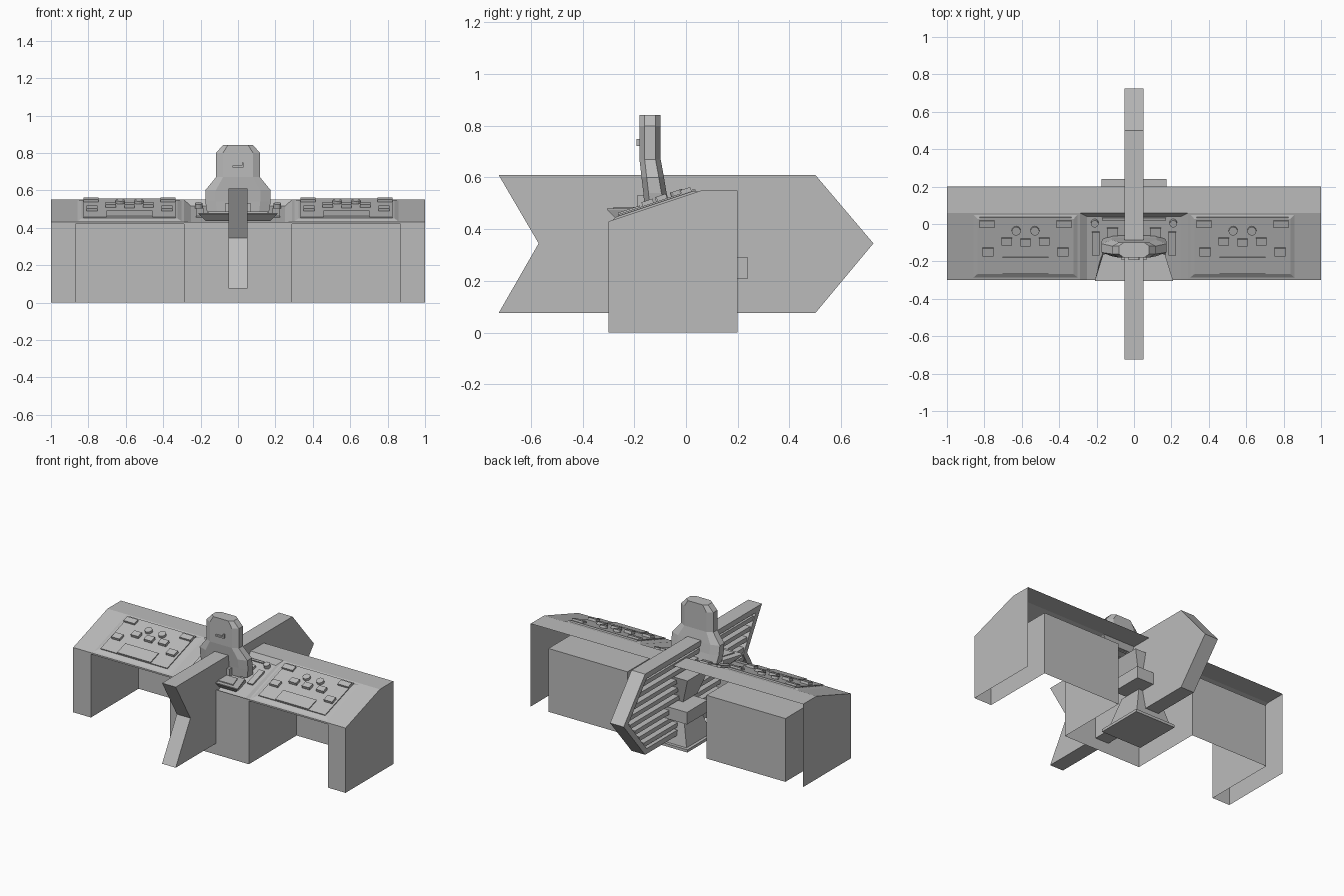
import bpy, bmesh, math
from mathutils import Matrix, Vector

if "Cube" in bpy.data.objects:
    bpy.data.objects.remove(bpy.data.objects["Cube"])

grey = bpy.data.materials.new("plain_grey")
grey.diffuse_color = (0.5, 0.5, 0.5, 1)
grey.use_nodes = True
grey.node_tree.nodes["Principled BSDF"].inputs["Base Color"].default_value = grey.diffuse_color
SLOPE = math.atan(1 / 3)


def make(name, verts, faces, closed=True):
    me = bpy.data.meshes.new(name)
    me.from_pydata(verts, [], faces)
    if closed:
        bm = bmesh.new()
        bm.from_mesh(me)
        bmesh.ops.recalc_face_normals(bm, faces=bm.faces)
        bm.to_mesh(me)
        bm.free()
    me.materials.append(grey)
    ob = bpy.data.objects.new(name, me)
    bpy.context.collection.objects.link(ob)
    return ob


def loft(name, rings):
    """Skin a list of equal-length rings and cap both ends."""
    n = len(rings[0])
    verts = [p for r in rings for p in r]
    faces = [(k * n + i, k * n + (i + 1) % n, (k + 1) * n + (i + 1) % n, (k + 1) * n + i)
             for k in range(len(rings) - 1) for i in range(n)]
    last = (len(rings) - 1) * n
    faces += [tuple(range(n))[::-1], tuple(range(last, last + n))]
    return make(name, verts, faces)


def rect(x, y0, y1, z):
    return [(-x, y0, z), (x, y0, z), (x, y1, z), (-x, y1, z)]


def box(name, x0, x1, y0, y1, z0, z1):
    return loft(name, [[(x0, y0, z), (x1, y0, z), (x1, y1, z), (x0, y1, z)] for z in (z0, z1)])


def top_z(y):
    return 0.55 + (min(y, 0.06) - 0.06) / 3


def on_slope(name, x, y, w, d, h, base=0.0, sides=4, taper=0.0):
    """Block or round button lying on the sloped desk top."""
    if sides == 4:
        ring = [(-w / 2, -d / 2), (w / 2, -d / 2), (w / 2, d / 2), (-w / 2, d / 2)]
    else:
        ring = [(w / 2 * math.cos(a), d / 2 * math.sin(a))
                for a in (2 * math.pi * i / sides for i in range(sides))]
    kx, ky = 1 - 2 * taper / w, 1 - 2 * taper / d
    m = Matrix.Translation((x, y, top_z(y))) @ Matrix.Rotation(SLOPE, 4, 'X')
    rings = [[m @ Vector((px * fx, py * fy, z)) for px, py in ring]
             for fx, fy, z in ((1, 1, base - 0.004), (kx, ky, base + h))]
    return loft(name, rings)


# Desk shell: end panels, front strips and top on each side
for s in (-1, 1):
    prof = [(-.3, 0), (-.3, .43), (.06, .55), (.2, .55), (.2, 0)]
    make("end_panel", [(s, y, z) for y, z in prof], [(0, 1, 2, 3, 4)], False)
    make("end_front", [(s * .87, -.3, 0), (s, -.3, 0), (s, -.3, .43), (s * .87, -.3, .43)],
         [(0, 1, 2, 3)], False)
    xs = (s * .29, s)
    make("side_top", [(x, y, z) for y, z in prof[1:4] for x in xs],
         [(0, 1, 3, 2), (2, 3, 5, 4)], False)
    # Knee box, open to the front and below
    a, b = s * .29, s * .87
    make("knee_box", [(x, y, z) for z in (0, .42) for x in (a, b) for y in (-.3, .2)],
         [(0, 1, 5, 4), (2, 3, 7, 6), (1, 3, 7, 5), (4, 5, 7, 6)], False)
    make("knee_lip", [(a, -.3, .42), (b, -.3, .42), (b, -.3, .43), (a, -.3, .43)],
         [(0, 1, 2, 3)], False)

# Centre front and recessed centre top
make("centre_front", [(-.29, -.3, 0), (.29, -.3, 0), (.29, -.3, .43), (-.29, -.3, .43)],
     [(0, 1, 2, 3)], False)
make("centre_back_shelf", [(-.29, .06, .55), (.29, .06, .55), (.29, .2, .55), (-.29, .2, .55)],
     [(0, 1, 2, 3)], False)
make("centre_recess",
     [(-.29, -.3, .43), (.29, -.3, .43), (.29, .06, .55), (-.29, .06, .55),
      (-.25, -.3, .415), (.25, -.3, .415), (.25, .04, .515), (-.25, .04, .515)],
     [(4, 5, 6, 7), (1, 2, 6, 5), (2, 3, 7, 6), (3, 0, 4, 7)], False)

# Control panels with screen, keys and round buttons
for s in (-1, 1):
    c = s * .58
    on_slope("control_panel", c, -.118, .575, .372, .008, taper=.03)
    on_slope("control_plate", c, -.11, .49, .315, .006, .008)
    top = .014
    on_slope("control_screen", c, -.215, .245, .09, .006, top)
    for t in (-1, 1):
        on_slope("corner_key", c + t * .205, .005, .08, .04, .012, top)
        on_slope("side_key", c + t * .2, -.142, .06, .045, .016, top)
        on_slope("round_button", c + t * .05, -.03, .048, .048, .016, top, 12)
        on_slope("middle_key", c + t * .1, -.087, .055, .04, .018, top)
    on_slope("middle_key", c, -.092, .055, .04, .018, top)
    # Centre panel keys
    on_slope("centre_round_button", s * .21, .0, .04, .04, .03, -.03, 12)
    on_slope("centre_slider", s * .205, -.11, .04, .13, .02, -.03)
    on_slope("centre_key", s * .115, -.05, .06, .05, .022, -.03)
on_slope("centre_strip", 0, .02, .34, .012, .012, -.03)

# Wedge-shaped keyboard tray with raised pad
loft("keyboard_tray", [rect(.17, -.265, -.15, .435), rect(.21, -.305, -.302, .474)[:2]
                       + [(.165, -.16, .474), (-.165, -.16, .474)],
                       rect(.21, -.305, -.302, .48)[:2] + [(.165, -.16, .48), (-.165, -.16, .48)]])
loft("keyboard_pad", [[(-.16, -.28, z), (.16, -.28, z), (.13, -.19, z), (-.13, -.19, z)]
                      for z in (.478, .486)])


# Upright monitor, lofted upward
def monitor_ring(z, w, yf, yb, e=.02):
    return [(-w * .68, yf, z), (w * .68, yf, z), (w, yf + e, z), (w, yb - e, z),
            (w * .68, yb, z), (-w * .68, yb, z), (-w, yb - e, z), (-w, yf + e, z)]


loft("monitor", [monitor_ring(.48, .165, -.16, -.06), monitor_ring(.54, .175, -.165, -.075),
                 monitor_ring(.60, .175, -.172, -.085), monitor_ring(.67, .118, -.18, -.098),
                 monitor_ring(.80, .118, -.18, -.098), monitor_ring(.842, .08, -.18, -.098)])
box("monitor_knob", -.03, .03, -.192, -.178, .722, .732)
box("monitor_knob_stem", .022, .03, -.192, -.178, .732, .748)
box("monitor_foot", -.07, .07, -.19, -.15, .47, .53)

# Pedestal in the open centre back
loft("pedestal_base", [rect(.15, -.12, .2, .002), rect(.15, -.12, .2, .02)])
loft("pedestal_lower", [rect(.13, -.08, .18, .02), rect(.08, -.02, .14, .21)])
box("pedestal_bar", -.175, .175, .02, .24, .21, .29)
loft("pedestal_upper", [rect(.07, -.02, .13, .29), rect(.13, -.06, .17, .46)])

# Arrow-shaped fin: solid on the right, slatted pocket on the left
outer = [(-.725, .61), (.5, .61), (.725, .345), (.5, .075), (-.725, .075), (-.57, .345)]
inner = [(-.66, .575), (.484, .575), (.677, .345), (.484, .11), (-.66, .11), (-.53, .345)]
loft("arrow_fin", [[(.05, y, z) for y, z in outer], [(-.05, y, z) for y, z in outer],
                   [(-.05, y, z) for y, z in inner], [(.02, y, z) for y, z in inner]])
for i in range(8):
    z = .14 + i * .0579
    t = abs(z - .343) / .235
    box("fin_slat", -.045, .025, -.53 - .13 * t, .67 - .19 * t, z - .014, z + .014)
